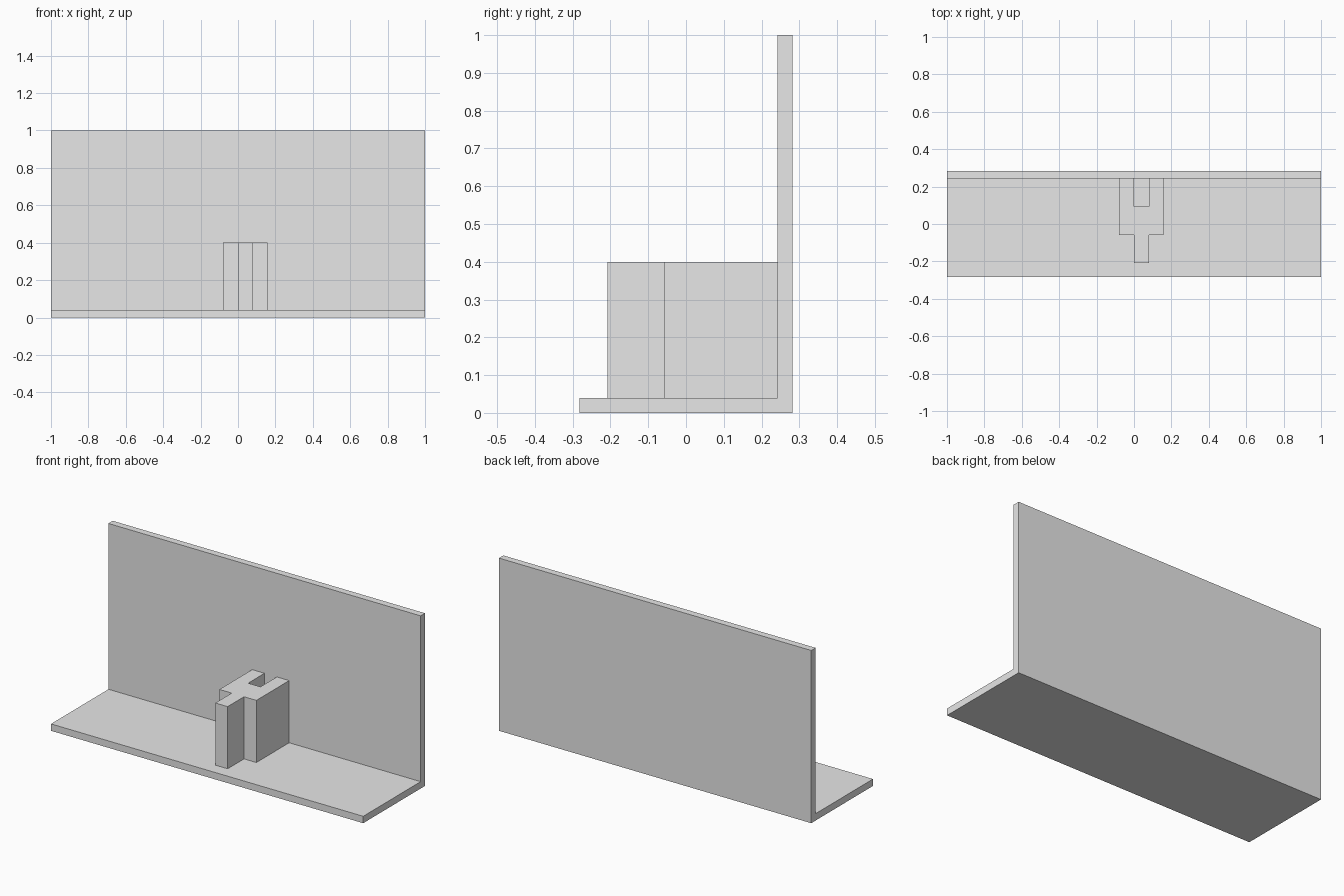
import bpy
import bmesh
from mathutils import Vector

cube = bpy.data.objects.get("Cube")
if cube:
    bpy.data.objects.remove(cube, do_unlink=True)

# Single light grey material
grey = bpy.data.materials.new("light grey")
grey.use_nodes = True
colour = (0.8, 0.8, 0.8, 1)
grey.diffuse_color = colour
grey.node_tree.nodes["Principled BSDF"].inputs["Base Color"].default_value = colour


def extrude_profile(name, points, depth):
    """Make a flat-faced solid by sweeping a closed profile along depth."""
    bm = bmesh.new()
    face = bm.faces.new([bm.verts.new(p) for p in points])
    swept = bmesh.ops.extrude_face_region(bm, geom=[face])["geom"]
    verts = [g for g in swept if isinstance(g, bmesh.types.BMVert)]
    bmesh.ops.translate(bm, verts=verts, vec=Vector(depth))
    bmesh.ops.recalc_face_normals(bm, faces=bm.faces)
    mesh = bpy.data.meshes.new(name)
    bm.to_mesh(mesh)
    bm.free()
    mesh.materials.append(grey)
    obj = bpy.data.objects.new(name, mesh)
    bpy.context.collection.objects.link(obj)
    return obj


# Floor and back wall share one L-shaped section
half_depth, thick, height = 0.2825, 0.04, 1.0
wall_front = half_depth - thick
section = [(-half_depth, 0), (half_depth, 0), (half_depth, height),
           (wall_front, height), (wall_front, thick), (-half_depth, thick)]
extrude_profile("floor_and_back_wall", [(-1, y, z) for y, z in section], (2, 0, 0))

# Pillar: narrow stem in front, wide body, two prongs reaching the wall
unit, step = 0.079, 0.15
y3 = wall_front
y2, y1, y0 = (y3 - step * n for n in (1, 2, 3))
plan = [(0, y0), (unit, y0), (unit, y1), (2 * unit, y1), (2 * unit, y3), (unit, y3),
        (unit, y2), (0, y2), (0, y3), (-unit, y3), (-unit, y1), (0, y1)]
extrude_profile("forked_pillar", [(x, y, thick) for x, y in plan], (0, 0, 0.4 - thick))
